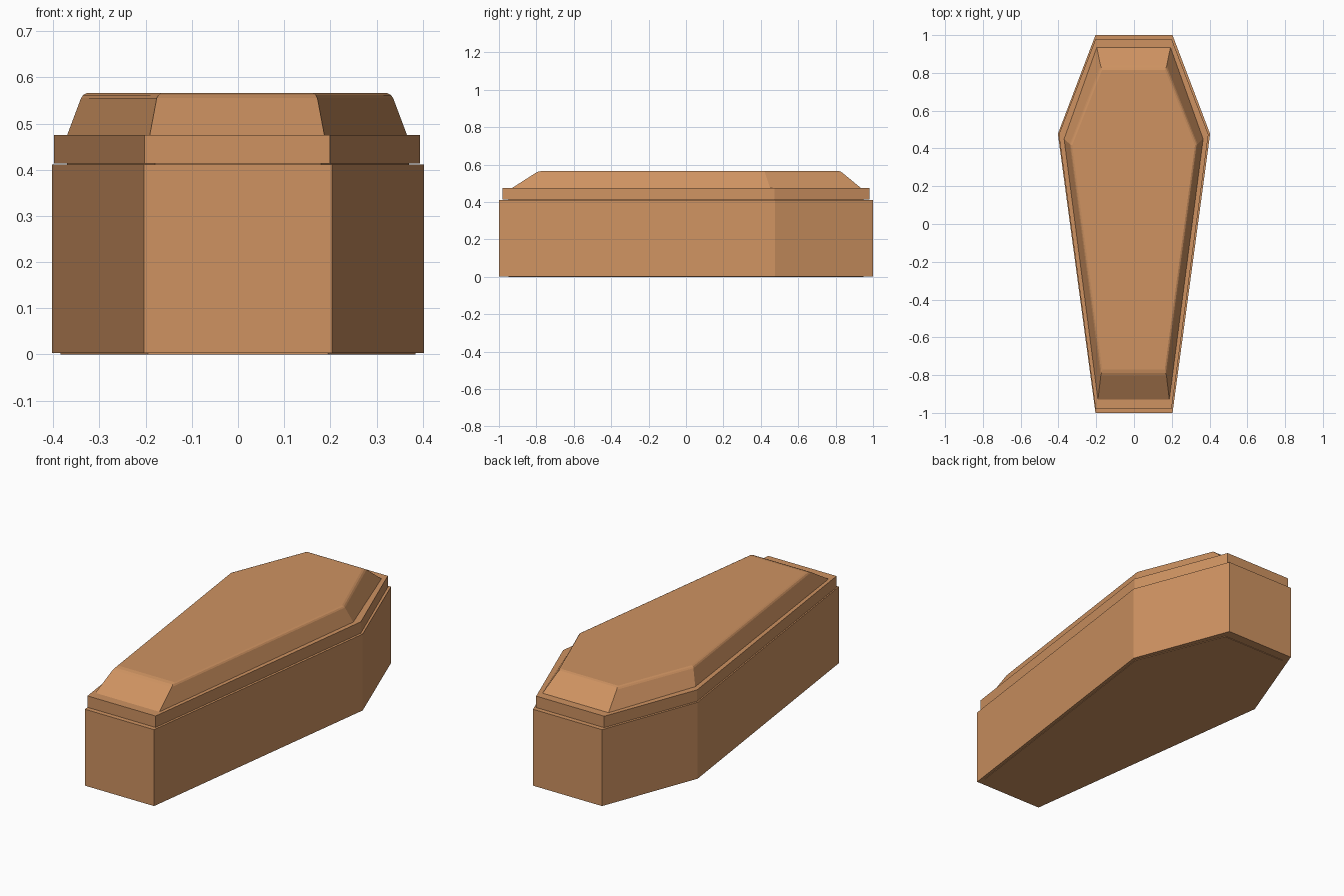
import bpy
import bmesh

cube = bpy.data.objects.get("Cube")
if cube:
    bpy.data.objects.remove(cube, do_unlink=True)

wood = bpy.data.materials.new("warm_wood")
wood.use_nodes = True
wood.diffuse_color = (0.62, 0.29, 0.12, 1)
wood.node_tree.nodes["Principled BSDF"].inputs["Base Color"].default_value = wood.diffuse_color


def outline(foot, foot_y, waist, waist_y, head, head_y):
    """Six-sided outline, mirrored across x = 0."""
    side = [(foot, foot_y), (waist, waist_y), (head, head_y)]
    return side + [(-x, y) for x, y in reversed(side)]


def loft(name, sections, shift=0.0):
    """Closed solid through a stack of (height, outline) sections."""
    bm = bmesh.new()
    rings = [[bm.verts.new((x + shift, y, z)) for x, y in ring] for z, ring in sections]
    for low, high in zip(rings, rings[1:]):
        for i in range(len(low)):
            j = (i + 1) % len(low)
            bm.faces.new((low[i], low[j], high[j], high[i]))
    bm.faces.new(rings[0][::-1])
    bm.faces.new(rings[-1])
    bmesh.ops.recalc_face_normals(bm, faces=bm.faces)
    mesh = bpy.data.meshes.new(name)
    bm.to_mesh(mesh)
    bm.free()
    mesh.materials.append(wood)
    obj = bpy.data.objects.new(name, mesh)
    bpy.context.collection.objects.link(obj)
    return obj


box = outline(0.204, -1, 0.403, 0.477, 0.204, 1)
base = outline(0.195, -0.95, 0.384, 0.472, 0.19, 0.95)
slab = outline(0.201, -0.98, 0.396, 0.474, 0.201, 0.98)
lip = outline(0.18, -0.95, 0.37, 0.47, 0.18, 0.95)

# Box and its slightly proud bottom panel
loft("bottom_panel", [(0, base), (0.02, base)])
loft("coffin_box", [(0.003, box), (0.411, box)])

# Lid: recessed lip, flat slab and raised panel with a softened upper edge
loft("lid_lip", [(0.405, lip), (0.42, lip)])
loft("lid_slab", [(0.414, slab), (0.475, slab)], -0.002)
loft("lid_raised_panel", [
    (0.47, outline(0.19, -0.94, 0.37, 0.45, 0.196, 0.942)),
    (0.475, outline(0.189, -0.93, 0.368, 0.45, 0.195, 0.935)),
    (0.555, outline(0.174, -0.805, 0.338, 0.423, 0.175, 0.838)),
    (0.562, outline(0.17, -0.79, 0.333, 0.42, 0.171, 0.828)),
    (0.566, outline(0.165, -0.77, 0.325, 0.417, 0.167, 0.815)),
], -0.002)
